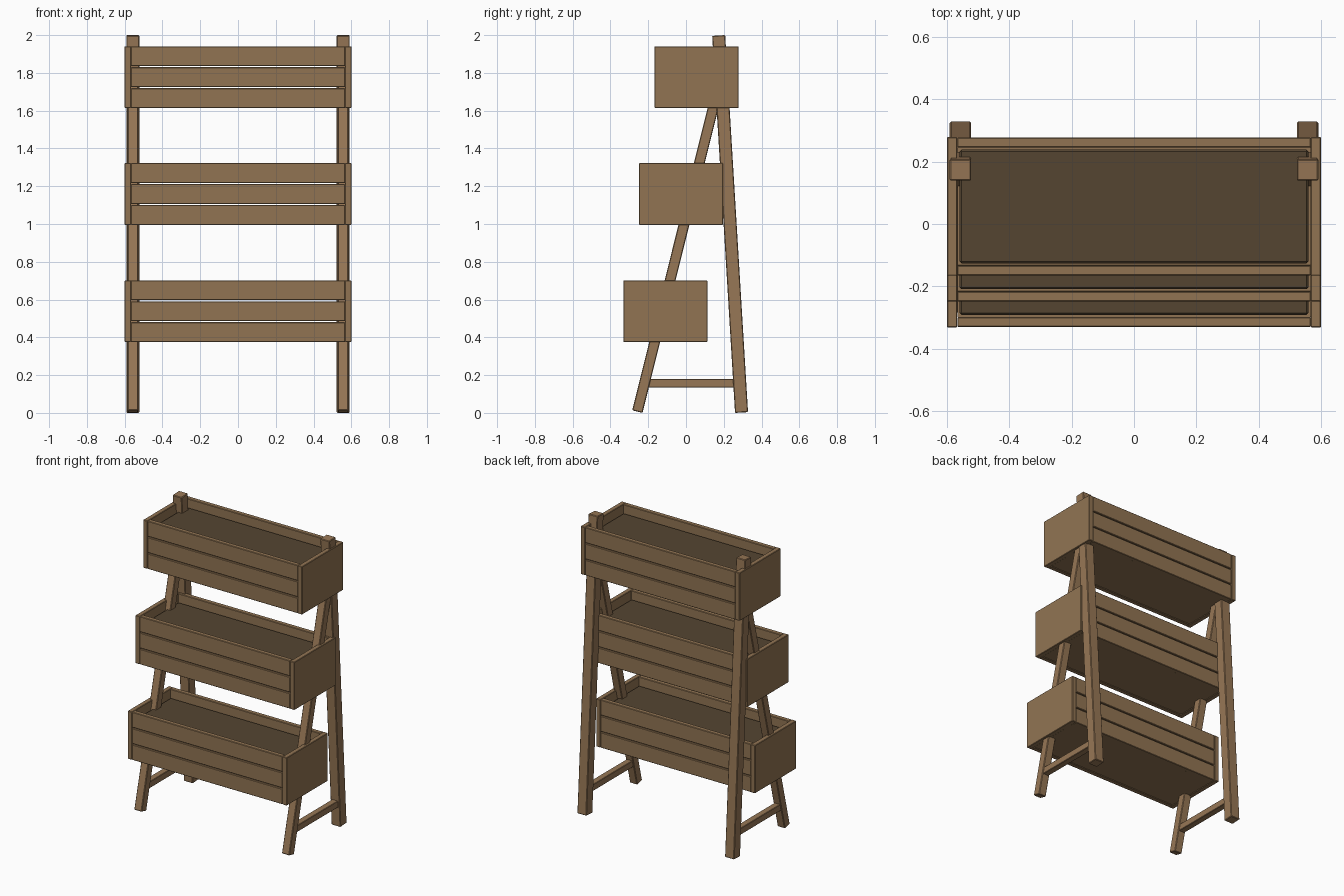
import bpy, math
from mathutils import Vector, Matrix

if "Cube" in bpy.data.objects:
    bpy.data.objects.remove(bpy.data.objects["Cube"])


def material(name, rgb):
    m = bpy.data.materials.new(name)
    m.diffuse_color = (*rgb, 1)
    m.use_nodes = True
    m.node_tree.nodes["Principled BSDF"].inputs["Base Color"].default_value = m.diffuse_color
    return m


wood = material("plank wood", (0.285, 0.175, 0.086))
leg_wood = material("leg wood", (0.31, 0.185, 0.092))
soil_mat = material("soil", (0.091, 0.060, 0.031))


def block(name, lo, hi, mat, bevel=0.003):
    """Box between two corners with slightly eased edges."""
    lo, hi = Vector(lo), Vector(hi)
    bpy.ops.mesh.primitive_cube_add(size=1)
    ob = bpy.context.object
    ob.name = name
    size, mid = hi - lo, (lo + hi) / 2
    ob.data.transform(Matrix.Diagonal((*size, 1)))
    ob.location = mid
    ob.data.materials.append(mat)
    b = ob.modifiers.new("eased edges", "BEVEL")
    b.width = bevel
    b.segments = 1
    return ob


def leg(name, x, bottom, top, thick):
    """Square post leaning in the y-z plane between two centre points."""
    p, q = Vector((x, *bottom)), Vector((x, *top))
    d = q - p
    h, t = d.length / 2, thick / 2
    ob = block(name, (-t, -t, -h), (t, t, h), leg_wood, 0.004)
    ob.location = (p + q) / 2
    ob.rotation_euler.x = -math.atan2(d.y, d.z)


# planter boxes: (name, front y, bottom z)
W, D, H, T = 0.6, 0.445, 0.327, 0.033
GAP = 0.006
plank_h = (H - 2 * GAP) / 3
for name, y0, z0 in (("lower", -0.332, 0.375),
                     ("middle", -0.249, 0.995),
                     ("upper", -0.166, 1.614)):
    y1, z1 = y0 + D, z0 + H
    inner = W - T
    # end panels
    for side, s in (("left", -1), ("right", 1)):
        xs = sorted((s * inner, s * W))
        block(f"{name}_{side}_end_panel", (xs[0], y0, z0), (xs[1], y1, z1), wood)
    # three planks front and back with open gaps
    for i in range(3):
        a = z0 + i * (plank_h + GAP)
        block(f"{name}_front_plank_{i + 1}", (-inner, y0 + 0.001, a),
              (inner, y0 + T, a + plank_h), wood)
        block(f"{name}_back_plank_{i + 1}", (-inner, y1 - T, a),
              (inner, y1 - 0.001, a + plank_h), wood)
    # floor board and soil layer
    block(f"{name}_floor", (-inner, y0 + T, z0 + 0.003),
          (inner, y1 - T, z0 + 0.03), wood, 0.001)
    block(f"{name}_soil", (-inner + 0.008, y0 + T + 0.007, z1 - 0.09),
          (inner - 0.008, y1 - T - 0.007, z1 - 0.055), soil_mat, 0.006)

# A-frame legs and cross struts
for side, s in (("left", -1), ("right", 1)):
    x = s * 0.557
    leg(f"{side}_front_leg", x, (-0.2575, 0.007), (0.182, 1.77), 0.056)
    leg(f"{side}_back_leg", x, (0.294, 0.002), (0.173, 1.998), 0.069)
    block(f"{side}_strut", (x - 0.022, -0.21, 0.135),
          (x + 0.022, 0.275, 0.18), leg_wood)
